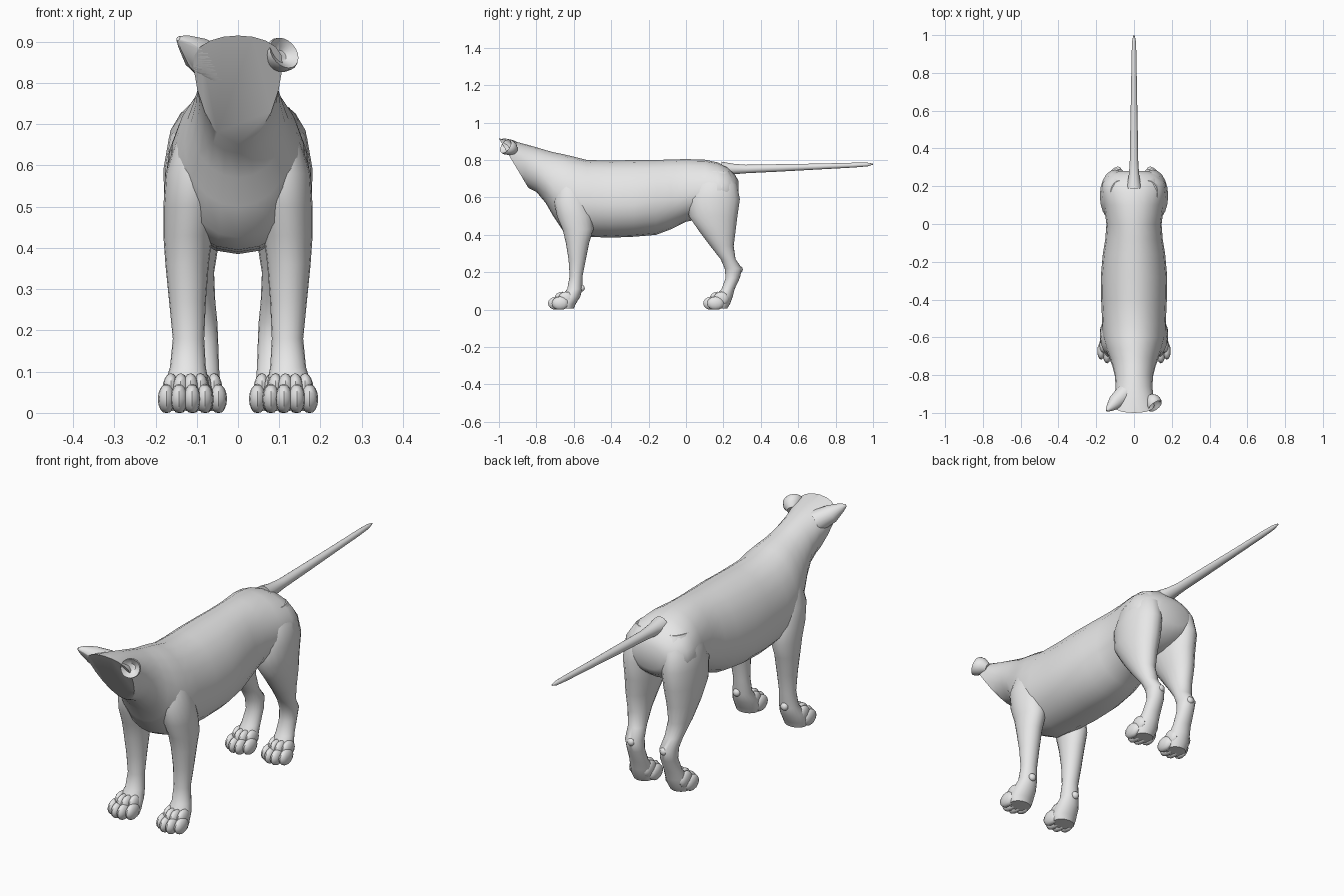
import bpy, bmesh, math
from mathutils import Vector

fur = bpy.data.materials.new("grey_fur")
fur.diffuse_color = (0.8, 0.8, 0.8, 1)
N = 20
ANGLES = [2 * math.pi * i / N for i in range(N)]
# Slanted plane that cuts the face off flat
CUT_CO = Vector((0, -1.0, 0.915))
CUT_NO = Vector((0, -0.26, -0.155)).normalized()


def finish(name, bm, mirror=False, cut=False):
    if cut:
        geom = bm.verts[:] + bm.edges[:] + bm.faces[:]
        bmesh.ops.bisect_plane(bm, geom=geom, plane_co=CUT_CO, plane_no=CUT_NO, clear_outer=True)
        bmesh.ops.holes_fill(bm, edges=[e for e in bm.edges if e.is_boundary], sides=0)
    bmesh.ops.recalc_face_normals(bm, faces=bm.faces[:])
    mesh = bpy.data.meshes.new(name)
    bm.to_mesh(mesh)
    bm.free()
    mesh.materials.append(fur)
    ob = bpy.data.objects.new(name, mesh)
    bpy.context.collection.objects.link(ob)
    bpy.ops.object.select_all(action='DESELECT')
    ob.select_set(True)
    bpy.context.view_layer.objects.active = ob
    bpy.ops.object.shade_smooth_by_angle(angle=math.radians(45))
    if mirror:
        ob.modifiers.new("mirror", 'MIRROR').use_mirror_merge = False
    return ob


def loft(name, rings, **kw):
    bm = bmesh.new()
    rows = [[bm.verts.new(p) for p in ring] for ring in rings]
    for a, b in zip(rows, rows[1:]):
        for i in range(N):
            j = (i + 1) % N
            bm.faces.new((a[i], a[j], b[j], b[i]))
    bm.faces.new(rows[0])
    bm.faces.new(rows[-1])
    return finish(name, bm, **kw)


def upright_ring(y, zb, zm, zt, w):
    # egg-shaped section: widest at zm
    return [(w * math.cos(a), y,
             zm + ((zt - zm) if math.sin(a) > 0 else (zm - zb)) * math.sin(a)) for a in ANGLES]


def flat_ring(z, y0, y1, x0, x1):
    return [((x0 + x1) / 2 + (x1 - x0) / 2 * math.cos(a),
             (y0 + y1) / 2 + (y1 - y0) / 2 * math.sin(a), z) for a in ANGLES]


def tube(name, path, **kw):
    # circular rings (x, y, z, radius) square to the line between the end points
    axis = (Vector(path[-1][:3]) - Vector(path[0][:3])).normalized()
    u = axis.orthogonal().normalized()
    v = axis.cross(u)
    return loft(name, [[Vector(p[:3]) + p[3] * (u * math.cos(a) + v * math.sin(a))
                        for a in ANGLES] for p in path], **kw)


# Body, neck and back of the head
loft("body", [upright_ring(*r) for r in (
    (-1.10, 0.78, 0.88, 0.93, 0.10),
    (-1.00, 0.74, 0.86, 0.915, 0.115),
    (-0.93, 0.70, 0.83, 0.903, 0.105),
    (-0.86, 0.66, 0.79, 0.885, 0.097),
    (-0.80, 0.63, 0.75, 0.868, 0.102),
    (-0.75, 0.57, 0.70, 0.853, 0.115),
    (-0.71, 0.50, 0.65, 0.842, 0.130),
    (-0.66, 0.425, 0.61, 0.832, 0.150),
    (-0.60, 0.395, 0.58, 0.818, 0.167),
    (-0.53, 0.39, 0.57, 0.800, 0.168),
    (-0.40, 0.385, 0.56, 0.797, 0.174),
    (-0.28, 0.39, 0.56, 0.800, 0.176),
    (-0.16, 0.40, 0.58, 0.800, 0.165),
    (-0.08, 0.43, 0.59, 0.803, 0.152),
    (0.00, 0.47, 0.61, 0.805, 0.146),
    (0.10, 0.49, 0.63, 0.802, 0.160),
    (0.17, 0.50, 0.64, 0.787, 0.172),
    (0.22, 0.52, 0.64, 0.765, 0.165),
    (0.26, 0.55, 0.64, 0.725, 0.130),
    (0.28, 0.58, 0.64, 0.690, 0.080))], cut=True)

# Ears: one pointed and cut by the face plane, one round and cupped
tube("cut_ear", [(-0.05, -0.90, 0.84, 0.05), (-0.10, -0.945, 0.873, 0.04),
                 (-0.13, -0.975, 0.898, 0.02), (-0.145, -0.988, 0.908, 0.006)], cut=True)
tube("cupped_ear", [(0.085, -0.915, 0.85, 0.022), (0.098, -0.932, 0.86, 0.038),
                    (0.108, -0.955, 0.87, 0.044), (0.112, -0.965, 0.873, 0.041),
                    (0.110, -0.955, 0.871, 0.032), (0.104, -0.940, 0.866, 0.015)])

# Tail
tube("tail", [(0, 0.19, 0.752, 0.040), (0, 0.25, 0.752, 0.029), (0, 0.32, 0.752, 0.023),
              (0, 0.50, 0.758, 0.020), (0, 0.70, 0.765, 0.016), (0, 0.90, 0.773, 0.013),
              (0, 0.97, 0.776, 0.010), (0, 1.00, 0.778, 0.003)])

# Legs, mirrored to the other side
loft("front_legs", [flat_ring(*r) for r in (
    (0.74, -0.66, -0.58, 0.05, 0.110),
    (0.67, -0.69, -0.55, 0.04, 0.148),
    (0.58, -0.705, -0.52, 0.04, 0.176),
    (0.50, -0.69, -0.50, 0.05, 0.181),
    (0.43, -0.66, -0.495, 0.062, 0.181),
    (0.36, -0.643, -0.517, 0.071, 0.176),
    (0.27, -0.628, -0.535, 0.078, 0.167),
    (0.18, -0.622, -0.553, 0.082, 0.158),
    (0.11, -0.635, -0.555, 0.078, 0.165),
    (0.07, -0.67, -0.565, 0.070, 0.178),
    (0.03, -0.69, -0.59, 0.066, 0.185),
    (0.005, -0.68, -0.60, 0.075, 0.178))], mirror=True)
loft("hind_legs", [flat_ring(*r) for r in (
    (0.74, 0.09, 0.23, 0.03, 0.125),
    (0.67, 0.04, 0.272, 0.02, 0.167),
    (0.59, 0.01, 0.288, 0.02, 0.181),
    (0.50, 0.015, 0.275, 0.025, 0.178),
    (0.42, 0.07, 0.265, 0.045, 0.170),
    (0.34, 0.13, 0.255, 0.058, 0.155),
    (0.27, 0.185, 0.265, 0.055, 0.137),
    (0.22, 0.207, 0.300, 0.050, 0.130),
    (0.17, 0.212, 0.288, 0.048, 0.126),
    (0.11, 0.190, 0.260, 0.046, 0.132),
    (0.07, 0.155, 0.250, 0.043, 0.140),
    (0.03, 0.130, 0.235, 0.042, 0.146),
    (0.005, 0.135, 0.220, 0.050, 0.140))], mirror=True)


def add_blob(bm, centre, radii):
    made = bmesh.ops.create_uvsphere(bm, u_segments=12, v_segments=8, radius=1)["verts"]
    for v in made:
        v.co = Vector(c + r * p for c, r, p in zip(centre, radii, v.co))
        v.co.z = max(v.co.z, 0.0)


# Four toes per paw, plus the heel or wrist bump
for name, cx, cy, bump in (("front_toes", 0.127, -0.680, (0.125, -0.557, 0.115)),
                           ("hind_toes", 0.094, 0.150, (0.085, 0.288, 0.215))):
    bm = bmesh.new()
    for i in range(4):
        k = i - 1.5
        ahead = 0.012 if abs(k) < 1 else -0.008
        add_blob(bm, (cx + 0.031 * k, cy - ahead, 0.034), (0.021, 0.046, 0.036))
        add_blob(bm, (cx + 0.024 * k, cy + 0.03 - ahead, 0.058), (0.020, 0.042, 0.038))
    add_blob(bm, bump, (0.018, 0.016, 0.018))
    finish(name, bm, mirror=True)
